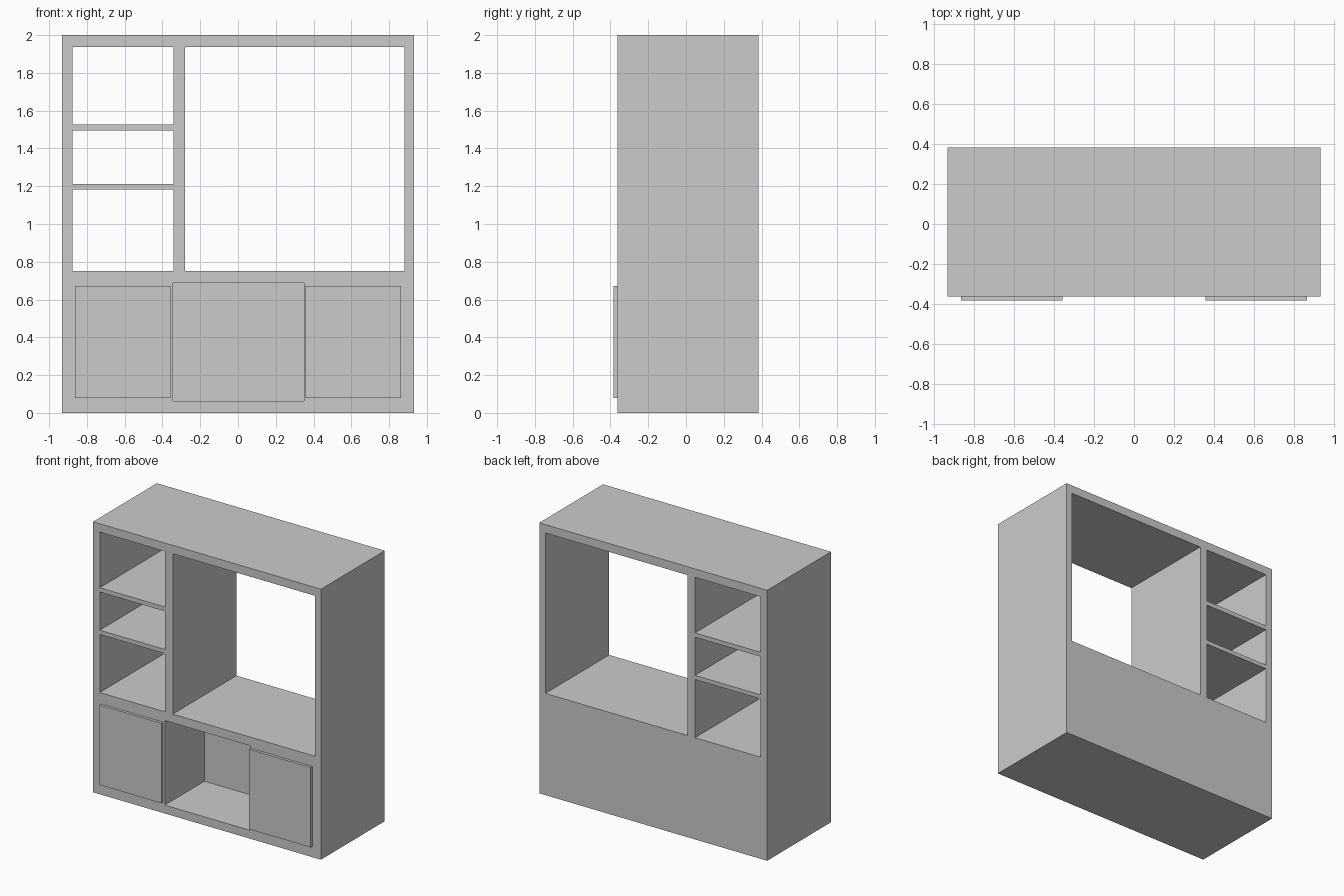
import bpy, bmesh
from mathutils import Matrix, Vector

if "Cube" in bpy.data.objects:
    bpy.data.objects.remove(bpy.data.objects["Cube"])

FRONT, BACK = -0.362, 0.383
HALF_W = 0.932


def boxes(name, extents):
    """One object made of boxes given as (x0, x1, y0, y1, z0, z1)."""
    bm = bmesh.new()
    for x0, x1, y0, y1, z0, z1 in extents:
        centre = Vector((x0 + x1, y0 + y1, z0 + z1)) / 2
        size = Matrix.Diagonal((x1 - x0, y1 - y0, z1 - z0, 1))
        bmesh.ops.create_cube(bm, size=1, matrix=Matrix.Translation(centre) @ size)
    mesh = bpy.data.meshes.new(name)
    bm.to_mesh(mesh)
    bm.free()
    obj = bpy.data.objects.new(name, mesh)
    bpy.context.collection.objects.link(obj)
    return obj


# Cabinet block
cabinet = boxes("cabinet", [(-HALF_W, HALF_W, FRONT, BACK, 0, 2)])

# Open shelf bays and screen bay run right through, the lower niche stops partway
through = (FRONT - 0.1, BACK + 0.1)
bays = [(-0.877, -0.342, *through, z0, z1)
        for z0, z1 in ((0.752, 1.182), (1.213, 1.495), (1.527, 1.938))]
bays.append((-0.28, 0.882, *through, 0.752, 1.938))
bays.append((-0.345, 0.35, FRONT - 0.1, 0.10, 0.062, 0.687))
cutter = boxes("bay_cutter", bays)
cutter.hide_render = True

cut = cabinet.modifiers.new("bays", 'BOOLEAN')
cut.operation = 'DIFFERENCE'
cut.solver = 'EXACT'
cut.object = cutter
bpy.context.view_layer.objects.active = cabinet
cabinet.select_set(True)
bpy.ops.object.modifier_apply(modifier=cut.name)
bpy.data.objects.remove(cutter)

# Cupboard doors standing proud of the front
for side, x0, x1 in (("left", -0.863, -0.358), ("right", 0.358, 0.863)):
    boxes(side + "_door", [(x0, x1, -0.383, FRONT, 0.08, 0.671)])
